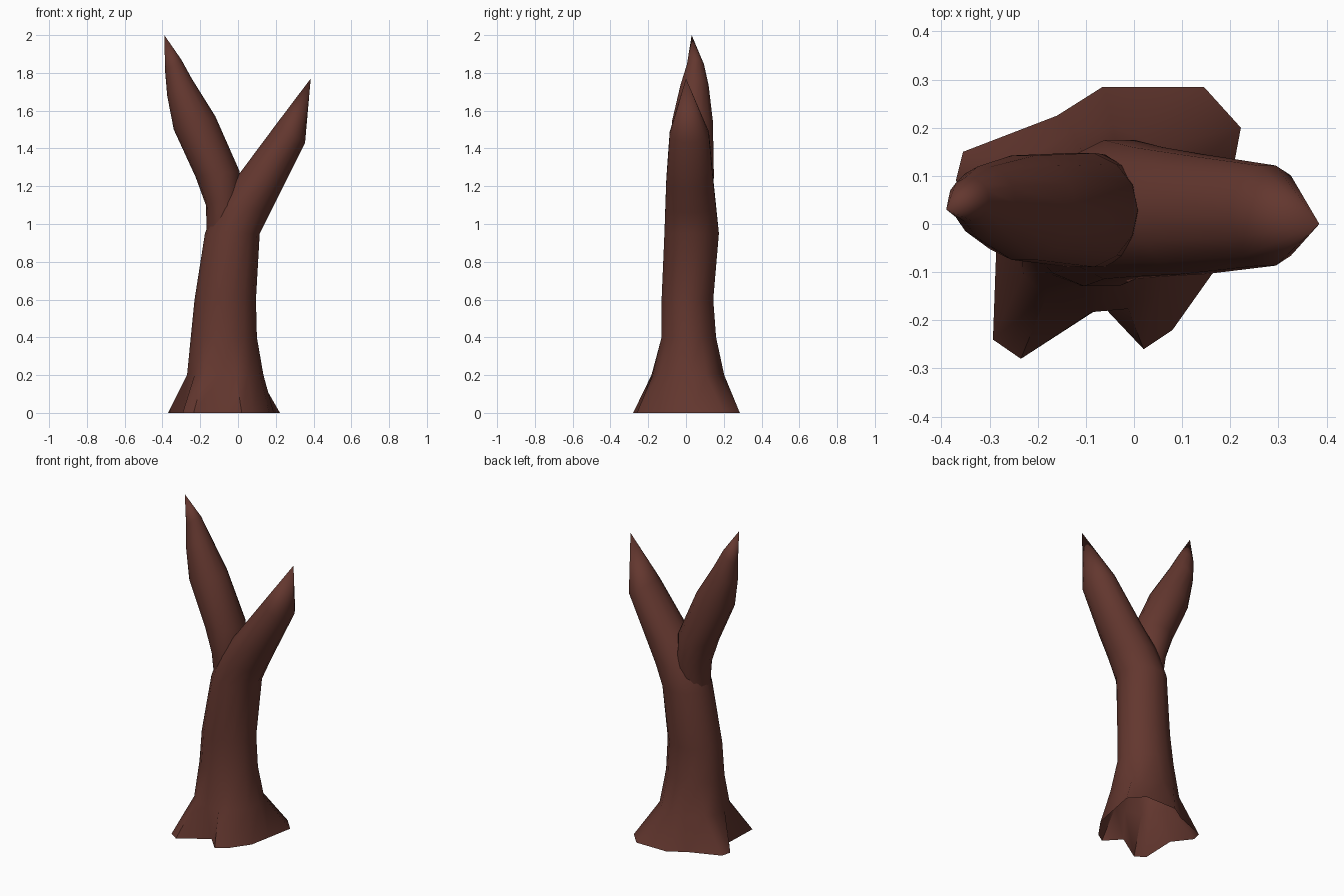
import bpy, bmesh, math
from mathutils import Vector

cube = bpy.data.objects.get("Cube")
if cube:
    bpy.data.objects.remove(cube, do_unlink=True)

bark = bpy.data.materials.new("reddish_brown_bark")
bark.use_nodes = True
colour = (0.125, 0.038, 0.028, 1)
bark.diffuse_color = colour
bark.node_tree.nodes["Principled BSDF"].inputs["Base Color"].default_value = colour
bark.node_tree.nodes["Principled BSDF"].inputs["Roughness"].default_value = 0.9

TAU = 2 * math.pi


def ring(section, angles):
    """Tilted oval between a right (-x) and a left (+x) edge point."""
    xa, za, xb, zb, y0, y1 = section
    a, b = Vector((xa, 0, za)), Vector((xb, 0, zb))
    mid, half = (a + b) / 2, (b - a) / 2
    return [mid + half * math.cos(t)
            + Vector((0, (y0 + y1) / 2 + (y1 - y0) / 2 * 1.02 * math.sin(t), 0))
            for t in angles]


def loft(name, rings, tip):
    """Skin the rings in order and close the end in a point."""
    bm = bmesh.new()
    loops = [[bm.verts.new(p) for p in r] for r in rings]
    end = bm.verts.new(tip)
    n = len(loops[0])
    for low, high in zip(loops, loops[1:]):
        for i in range(n):
            j = (i + 1) % n
            bm.faces.new((low[i], low[j], high[j], high[i]))
    for i in range(n):
        bm.faces.new((loops[-1][i], loops[-1][(i + 1) % n], end))
    mesh = bpy.data.meshes.new(name)
    bm.to_mesh(mesh)
    bm.free()
    mesh.materials.append(bark)
    obj = bpy.data.objects.new(name, mesh)
    bpy.context.collection.objects.link(obj)
    bpy.ops.object.select_all(action='DESELECT')
    obj.select_set(True)
    bpy.context.view_layer.objects.active = obj
    bpy.ops.object.shade_smooth_by_angle(angle=math.radians(50))
    return obj


# Spreading roots: outline on the ground, open underneath
roots = [(.19, .03), (.222, .2), (.145, .285), (-.065, .285), (-.16, .225),
         (-.355, .15), (-.37, .09), (-.285, -.02), (-.293, -.24), (-.235, -.28),
         (-.065, -.17), (.02, -.26), (.08, -.22), (.165, -.1)]
sides = len(roots)
even = [TAU * i / sides for i in range(sides)]
# The flare turns halfway from the root directions to an even oval
flare = [(t + math.atan2(y, x + .07) % TAU) / 2 for t, (x, y) in zip(even, roots)]

# Trunk, running on into the left branch
trunk = [(-.25, .4, .1, .4, -.13, .16),
         (-.23, .6, .095, .6, -.13, .145),
         (-.175, .95, .115, .95, -.115, .175),
         (-.11, 1.12, .17, 1.06, -.11, .16),
         (.01, 1.27, .235, 1.19, -.105, .145),
         (.2, 1.525, .355, 1.43, -.087, .122)]
loft("trunk_and_left_branch",
     [[Vector((x, y, 0)) for x, y in roots],
      ring((-.27, .2, .135, .2, -.18, .2), flare)]
     + [ring(s, even) for s in trunk],
     (.385, 0, 1.77))

# Taller right branch, starting inside the trunk
branch = [(-.165, .95, .03, 1.0, -.07, .12),
          (-.17, 1.1, .01, 1.15, -.09, .145),
          (-.225, 1.25, .008, 1.28, -.09, .148),
          (-.34, 1.5, -.12, 1.57, -.075, .143),
          (-.375, 1.68, -.245, 1.77, -.03, .12),
          (-.386, 1.81, -.3, 1.87, .005, .095)]
loft("right_branch", [ring(s, even) for s in branch], (-.39, .03, 2.0))
